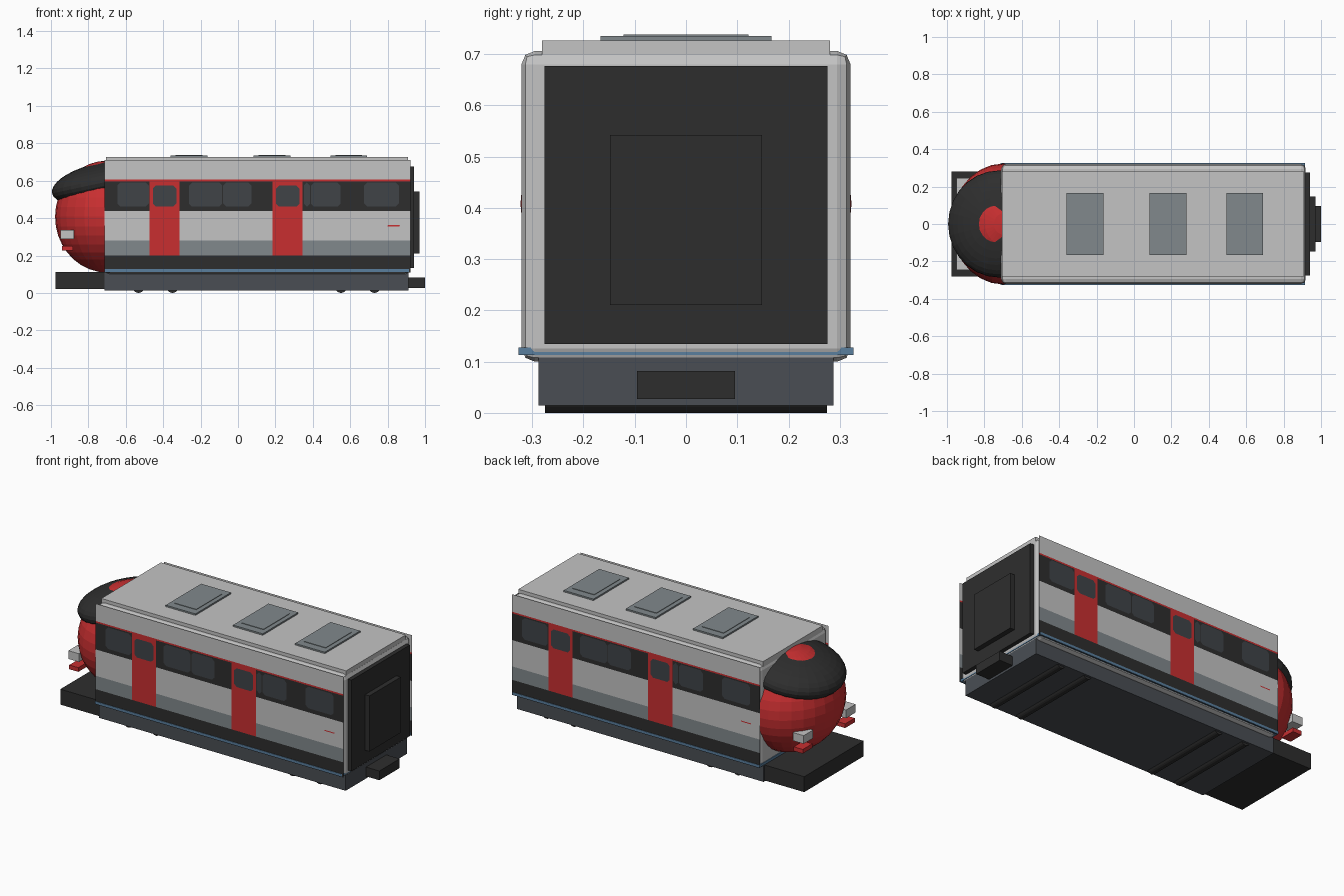
import bpy, bmesh, math
from mathutils import Matrix, Vector

if "Cube" in bpy.data.objects:
    bpy.data.objects.remove(bpy.data.objects["Cube"])


def material(name, rgb):
    m = bpy.data.materials.new(name)
    m.diffuse_color = (*rgb, 1)
    m.use_nodes = True
    m.node_tree.nodes["Principled BSDF"].inputs["Base Color"].default_value = m.diffuse_color
    return m


RED = material("signal red", (0.58, 0.028, 0.03))
LIGHT = material("light grey", (0.55, 0.55, 0.55))
MID = material("mid grey", (0.22, 0.25, 0.265))
BLACK = material("soft black", (0.027, 0.027, 0.027))
SLATE = material("dark slate", (0.068, 0.076, 0.088))
GLASS = material("tinted glass", (0.05, 0.056, 0.064))
BLUE = material("dusty blue", (0.1, 0.21, 0.34))


def finish(name, bm, mats):
    mesh = bpy.data.meshes.new(name)
    bm.to_mesh(mesh)
    bm.free()
    for m in mats:
        mesh.materials.append(m)
    obj = bpy.data.objects.new(name, mesh)
    bpy.context.collection.objects.link(obj)
    return obj


def box(name, x, y, z, mat, bevel=0, segments=2):
    bm = bmesh.new()
    size = Vector((x[1] - x[0], y[1] - y[0], z[1] - z[0]))
    mid = Vector((x[0] + x[1], y[0] + y[1], z[0] + z[1])) / 2
    bmesh.ops.create_cube(bm, size=1, matrix=Matrix.Translation(mid) @ Matrix.Diagonal((*size, 1)))
    if bevel:
        bmesh.ops.bevel(bm, geom=bm.edges[:], offset=bevel, segments=segments,
                        profile=0.5, affect='EDGES')
    return finish(name, bm, [mat])


def ellipsoid(name, centre, radii, mat, tilt=0):
    bm = bmesh.new()
    m = Matrix.Translation(centre) @ Matrix.Rotation(tilt, 4, 'Y') @ Matrix.Diagonal((*radii, 1))
    bmesh.ops.create_uvsphere(bm, u_segments=28, v_segments=18, radius=1, matrix=m)
    return finish(name, bm, [mat])


# Carriage shell, skirt and underframe
box("body_shell", (-0.71, 0.918), (-0.321, 0.321), (0.1, 0.706), LIGHT, 0.026)
box("skirt_rail", (-0.714, 0.915), (-0.327, 0.327), (0.113, 0.128), BLUE)
box("underframe", (-0.714, 0.912), (-0.288, 0.288), (0.014, 0.108), SLATE)
box("front_platform", (-0.976, -0.71), (-0.28, 0.28), (0.02, 0.112), BLACK)

# Axles showing just below the underframe
for i, x in enumerate((-0.532, -0.35, 0.55, 0.73)):
    bm = bmesh.new()
    bmesh.ops.create_cone(bm, cap_ends=True, segments=20, radius1=0.03, radius2=0.03, depth=0.55,
                          matrix=Matrix.Translation((x, 0, 0.03)) @ Matrix.Rotation(math.pi / 2, 4, 'X'))
    finish(f"axle_{i + 1}", bm, [BLACK])

# Roof deck and stepped hatches
box("roof_deck", (-0.705, 0.91), (-0.281, 0.281), (0.69, 0.726), LIGHT)
for i, x in enumerate((-0.262, 0.182, 0.592)):
    box(f"roof_hatch_{i + 1}", (x - 0.098, x + 0.098), (-0.167, 0.167), (0.72, 0.735), MID)
    box(f"hatch_lid_{i + 1}", (x - 0.072, x + 0.072), (-0.122, 0.122), (0.73, 0.738), MID)

# Rounded nose, wraparound windscreen and lamps
ellipsoid("nose", (-0.70, 0, 0.408), (0.278, 0.323, 0.299), RED)
ellipsoid("windscreen", (-0.722, 0, 0.59), (0.278, 0.286, 0.108), BLACK, math.radians(-12))
for side, s in (("left", 1), ("right", -1)):
    y = sorted((s * 0.155, s * 0.245))
    box(f"headlamp_{side}", (-0.948, -0.878), y, (0.287, 0.336), LIGHT)
    box(f"tail_lamp_{side}", (-0.942, -0.882), y, (0.227, 0.252), RED)

# Rear gangway and coupler
box("gangway_frame", (0.91, 0.942), (-0.276, 0.276), (0.134, 0.677), BLACK)
box("gangway_door", (0.93, 0.971), (-0.148, 0.148), (0.21, 0.542), BLACK)
box("rear_coupler", (0.905, 1.0), (-0.096, 0.096), (0.027, 0.082), BLACK)

# Painted side panels: the far side is the near one turned half round the panel centre
MID_X = 0.104
DOORS = ((-0.473, -0.313), (0.185, 0.345))
DOOR_Z = (0.2, 0.6)
BANDS = ((0.2, BLACK), (0.28, MID), (0.437, LIGHT), (0.597, BLACK), (0.606, RED), (0.71, LIGHT))
PAINT = [BLACK, MID, LIGHT, RED]


def placed(x, y, z, far):
    return (2 * MID_X - x, -y, z) if far else (x, y, z)


def side_panel(name, far):
    bm = bmesh.new()
    xs = sorted([-0.714, 0.922] + [e for d in DOORS for e in d])
    bottom = 0.11
    for top, mat in BANDS:
        for x0, x1 in zip(xs, xs[1:]):
            corners = ((x0, bottom), (x1, bottom), (x1, top), (x0, top))
            f = bm.faces.new([bm.verts.new(placed(x, -0.3245, z, far)) for x, z in corners])
            in_door = (x0, x1) in DOORS and DOOR_Z[0] <= (bottom + top) / 2 <= DOOR_Z[1]
            f.material_index = PAINT.index(RED if in_door else mat)
        bottom = top
    bmesh.ops.remove_doubles(bm, verts=bm.verts[:], dist=1e-5)
    finish(name, bm, PAINT)


def plate(name, x, z, mat, far, cut=0.016):
    (a, b), (c, d) = x, z
    outline = ((a + cut, c), (b - cut, c), (b, c + cut), (b, d - cut),
               (b - cut, d), (a + cut, d), (a, d - cut), (a, c + cut))
    bm = bmesh.new()
    bm.faces.new([bm.verts.new(placed(px, -0.3262, pz, far)) for px, pz in outline])
    finish(name, bm, [mat])


WINDOWS = ((-0.645, -0.476), (-0.262, -0.085), (-0.08, 0.072), (0.352, 0.385),
           (0.39, 0.548), (0.675, 0.86))
for side, far in (("right", False), ("left", True)):
    side_panel(f"side_panel_{side}", far)
    for i, x in enumerate(WINDOWS):
        plate(f"window_{side}_{i + 1}", x, (0.462, 0.59), GLASS, far)
    for i, (a, b) in enumerate(DOORS):
        plate(f"door_window_{side}_{i + 1}", (a + 0.018, b - 0.016), (0.462, 0.574), GLASS, far)
    plate(f"red_mark_{side}", (0.80, 0.865), (0.356, 0.362), RED, far, 0.001)
